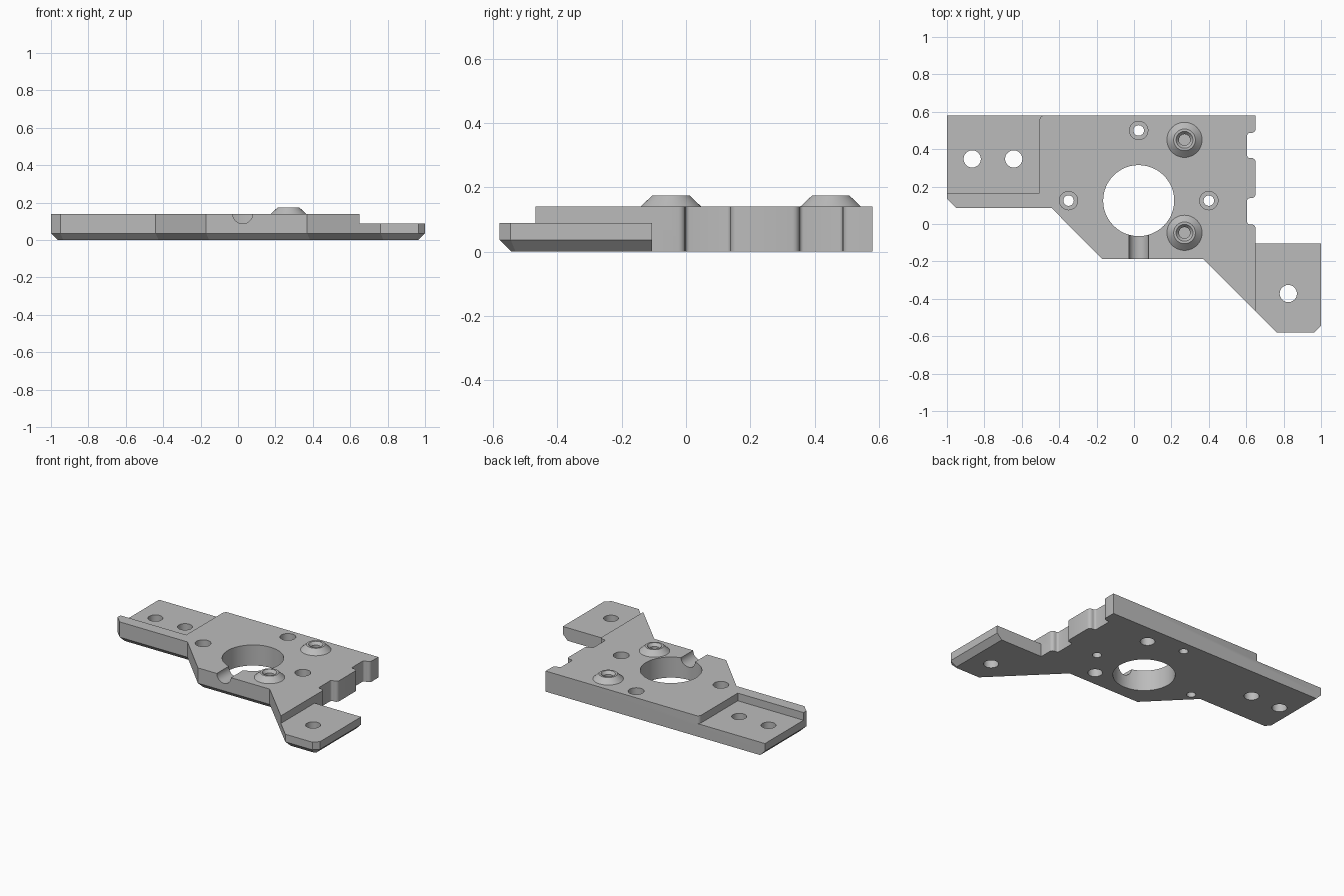
import bpy, bmesh, math
from mathutils import Vector

if "Cube" in bpy.data.objects:
    bpy.data.objects.remove(bpy.data.objects["Cube"])

H, STEP, CH = 0.14, 0.088, 0.036      # plate height, tab height, bottom chamfer
grey = bpy.data.materials.new("plain grey")
grey.diffuse_color = (0.5, 0.5, 0.5, 1)
grey.use_nodes = True
grey.node_tree.nodes["Principled BSDF"].inputs["Base Color"].default_value = grey.diffuse_color


def make(name, bm):
    bmesh.ops.recalc_face_normals(bm, faces=bm.faces)
    me = bpy.data.meshes.new(name)
    bm.to_mesh(me)
    bm.free()
    ob = bpy.data.objects.new(name, me)
    bpy.context.collection.objects.link(ob)
    me.materials.append(grey)
    return ob


def loft(name, rings):
    """Closed solid through rings of equal point count."""
    bm = bmesh.new()
    vs = [[bm.verts.new(p) for p in r] for r in rings]
    n = len(vs[0])
    for a, b in zip(vs, vs[1:]):
        for i in range(n):
            j = (i + 1) % n
            bm.faces.new((a[i], a[j], b[j], b[i]))
    bm.faces.new(vs[0][::-1])
    bm.faces.new(vs[-1])
    return make(name, bm)


def circle(x, y, z, r, n=48):
    return [(x + r * math.cos(2 * math.pi * i / n),
             y + r * math.sin(2 * math.pi * i / n), z) for i in range(n)]


def lathe(name, x, y, profile):
    return loft(name, [circle(x, y, z, r) for r, z in profile])


def prism(name, pts, z0, z1):
    return loft(name, [[(x, y, z) for x, y in pts] for z in (z0, z1)])


def rounded(corners, steps=4):
    """Polygon corners (x, y, radius, chamfer of following edge) to points."""
    out = []
    for i, (x, y, r, c) in enumerate(corners):
        p = Vector((x, y))
        if r == 0:
            out.append((p, c))
            continue
        q = corners[(i + 1) % len(corners)]
        a = p + (Vector(corners[i - 1][:2]) - p).normalized() * r
        b = p + (Vector(q[:2]) - p).normalized() * r
        for k in range(steps + 1):
            t = math.pi / 2 * k / steps
            out.append((p + (a - p) * (1 - math.sin(t)) + (b - p) * (1 - math.cos(t)), c))
    return out


def inset(pts):
    """Move the flagged edges inward by the chamfer size."""
    res = []
    for i, (p, c) in enumerate(pts):
        prev, cp = pts[i - 1]
        nxt = pts[(i + 1) % len(pts)][0]
        if not (c or cp):
            res.append(p)
            continue
        d0, d1 = (p - prev).normalized(), (nxt - p).normalized()
        n0, n1 = Vector((-d0.y, d0.x)), Vector((-d1.y, d1.x))
        o0, o1 = CH * cp, CH * c
        det = n0.x * n1.y - n0.y * n1.x
        res.append(p + Vector(((o0 * n1.y - o1 * n0.y) / det,
                               (o1 * n0.x - o0 * n1.x) / det)))
    return res


# Plate outline, counter-clockwise, with two rounded notches on the right
R = 0.022
outline = [(-1, 0.58, 0, 1), (-1, 0.135, 0, 1), (-0.95, 0.085, 0, 1),
           (-0.44, 0.085, 0, 1), (-0.17, -0.188, 0, 1), (0.37, -0.188, 0, 1),
           (0.762, -0.58, 0, 1), (0.965, -0.58, 0, 1), (1, -0.545, 0, 1),
           (1, -0.105, 0, 0), (0.65, -0.105, 0, 0)]
for lo, hi in ((-0.002, 0.138), (0.353, 0.487)):
    outline += [(0.65, lo, R, 0), (0.605, lo, R * 0.6, 0),
                (0.605, hi, R * 0.6, 0), (0.65, hi, R, 0)]
outline.append((0.65, 0.58, 0, 0))
pts = rounded(outline)
plate = loft("mounting_plate", [[(p.x, p.y, 0) for p in inset(pts)],
                                [(p.x, p.y, CH) for p, _ in pts],
                                [(p.x, p.y, H) for p, _ in pts]])

cutters = []
# Left pocket, with the rounded corner of the main block at the back edge
pocket = [(-1.1, 0.165), (-0.505, 0.165)]
pocket += [(-0.48 - 0.025 * math.cos(t), 0.556 + 0.025 * math.sin(t))
           for t in (math.pi / 8 * k for k in range(5))]
pocket += [(-0.48, 0.7), (-1.1, 0.7)]
cutters.append(prism("pocket_cutter", pocket, STEP, 0.3))
# Lowered right tab
cutters.append(prism("tab_cutter", [(0.65, -0.7), (1.1, -0.7), (1.1, -0.06), (0.65, -0.06)],
                     STEP, 0.3))
# Through holes: central bore, mounting holes, boss holes
bosses = [(0.27, 0.45), (0.27, -0.047)]
holes = [(0.025, 0.125, 0.19), (-0.865, 0.348, 0.046), (-0.643, 0.348, 0.046),
         (0.825, -0.372, 0.046)] + [(x, y, 0.045) for x, y in bosses]
for x, y, r in holes:
    cutters.append(lathe("hole_cutter", x, y, [(r, -0.1), (r, 0.3)]))
# Stepped screw holes
for x, y in ((0.025, 0.5), (-0.35, 0.125), (0.4, 0.125)):
    cutters.append(lathe("screw_cutter", x, y,
                         [(0.028, -0.1), (0.028, 0.06), (0.049, 0.06), (0.049, 0.3)]))
# Half-round groove from the front edge to the bore
ring = circle(0.025, H, 0, 0.053)
cutters.append(loft("groove_cutter", [[(x, y, z) for x, z, _ in ring] for y in (-0.3, 0.05)]))

for c in cutters:
    c.hide_render = True
    m = plate.modifiers.new("cut", 'BOOLEAN')
    m.operation, m.solver, m.object = 'DIFFERENCE', 'EXACT', c
dg = bpy.context.evaluated_depsgraph_get()
plate.data = bpy.data.meshes.new_from_object(plate.evaluated_get(dg))
plate.modifiers.clear()
for c in cutters:
    bpy.data.objects.remove(c)

# Conical bosses with a blind socket above and a recess below
parts = [plate]
for x, y in bosses:
    parts.append(lathe("conical_boss", x, y,
                       [(0.045, 0.09), (0.045, H), (0.094, H), (0.058, 0.174),
                        (0.045, 0.174), (0.03, 0.155), (0.03, 0.11)]))

for ob in parts:
    bpy.ops.object.select_all(action='DESELECT')
    ob.select_set(True)
    bpy.context.view_layer.objects.active = ob
    bpy.ops.object.shade_smooth_by_angle(angle=math.radians(30))
